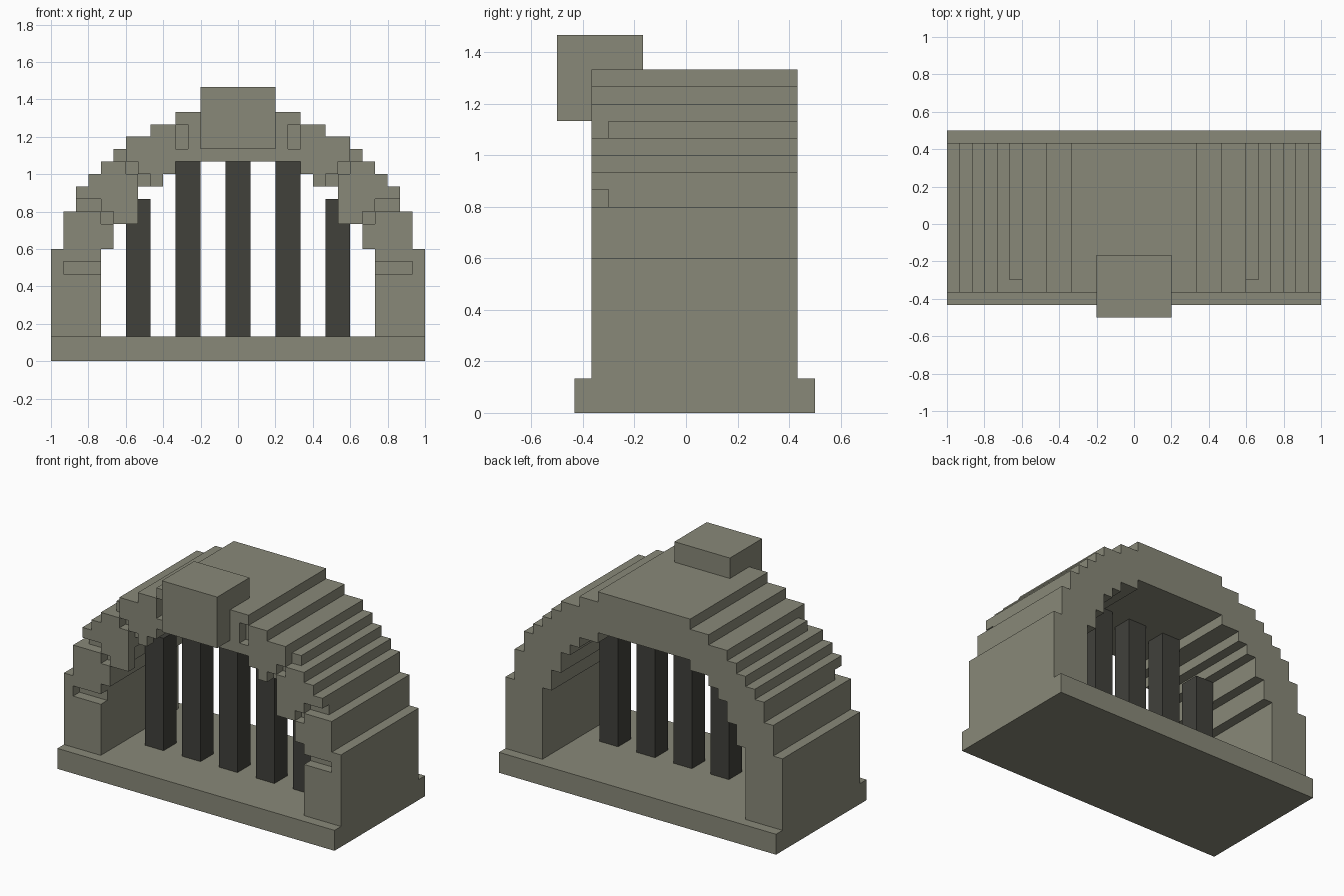
import bpy
import bmesh

old = bpy.data.objects.get("Cube")
if old:
    bpy.data.objects.remove(old, do_unlink=True)

U = 1 / 15  # one block unit


def make_material(name, color):
    mat = bpy.data.materials.new(name)
    mat.use_nodes = True
    mat.diffuse_color = color
    bsdf = next(n for n in mat.node_tree.nodes if n.type == "BSDF_PRINCIPLED")
    bsdf.inputs["Base Color"].default_value = color
    bsdf.inputs["Roughness"].default_value = 0.9
    return mat


stone = make_material("grey_stone", (0.25, 0.25, 0.19, 1))
dark = make_material("dark_iron", (0.052, 0.052, 0.044, 1))


def finish(bm, name, mat):
    bmesh.ops.recalc_face_normals(bm, faces=bm.faces)
    mesh = bpy.data.meshes.new(name)
    bm.to_mesh(mesh)
    bm.free()
    mesh.materials.append(mat)
    obj = bpy.data.objects.new(name, mesh)
    bpy.context.scene.collection.objects.link(obj)
    return obj


def box(name, mat, xs, ys, zs):
    bm = bmesh.new()
    bmesh.ops.create_cube(bm, size=1)
    for v in bm.verts:
        v.co = [U * (r[0] if c < 0 else r[1]) for c, r in zip(v.co, (xs, ys, zs))]
    return finish(bm, name, mat)


# Stepped arch curves: (half width, height up to which it holds)
OUTER = [(15, 9), (14, 12), (13, 14), (12, 15), (11, 16), (10, 17), (9, 18), (7, 19), (5, 20)]
VAULT = [(11, 9), (10, 11), (9, 13), (8, 14), (7, 15), (5, 16)]
FACING = [(11, 9), (10, 11), (8, 14), (6, 15), (5, 16)]
# Joints between the facing stones: (half x, z)
JOINTS = {(11, 7), (12, 7), (13, 7), (10, 11), (11, 12), (12, 12),
          (7, 14), (8, 15), (9, 16), (4, 17), (4, 18)}
LAYERS = (-5.5, -4.5, 6.5)  # facing, then vault


def half_width(steps, z):
    return next((x for x, top in steps if z < top), 0)


def filled(i, layer, z):
    a = i if i >= 0 else -i - 1
    if layer not in (0, 1) or not 2 <= z < 20:
        return False
    if layer == 0 and (a, z) in JOINTS:
        return False
    inner = (FACING, VAULT)[layer]
    return half_width(inner, z) <= a < half_width(OUTER, z)


# Arch: skin of the filled blocks, merged into large flat faces
bm = bmesh.new()
for i in range(-15, 15):
    for layer in (0, 1):
        for z in range(2, 20):
            if not filled(i, layer, z):
                continue
            cell = (i, layer, z)
            for axis in range(3):
                for side in (0, 1):
                    near = list(cell)
                    near[axis] += 2 * side - 1
                    if filled(*near):
                        continue
                    corners = []
                    for s, t in ((0, 0), (1, 0), (1, 1), (0, 1)):
                        p = list(cell)
                        p[axis] += side
                        p[(axis + 1) % 3] += s
                        p[(axis + 2) % 3] += t
                        corners.append(bm.verts.new((p[0] * U, LAYERS[p[1]] * U, p[2] * U)))
                    bm.faces.new(corners if side else corners[::-1])
bmesh.ops.remove_doubles(bm, verts=bm.verts, dist=0.001)
bmesh.ops.dissolve_limit(bm, angle_limit=0.01, verts=bm.verts, edges=bm.edges)
finish(bm, "stepped_arch", stone)

# Base slab and keystone
box("base_slab", stone, (-15, 15), (-6.5, 7.5), (0, 2))
box("keystone", stone, (-3, 3), (-7.5, -2.5), (17, 22))

# Row of dark bars, the outer pair shorter
for n in range(-2, 3):
    top = 13 if abs(n) == 2 else 16
    box(f"bar_{n + 3}", dark, (4 * n - 1, 4 * n + 1), (-1.5, 0.5), (2, top))
